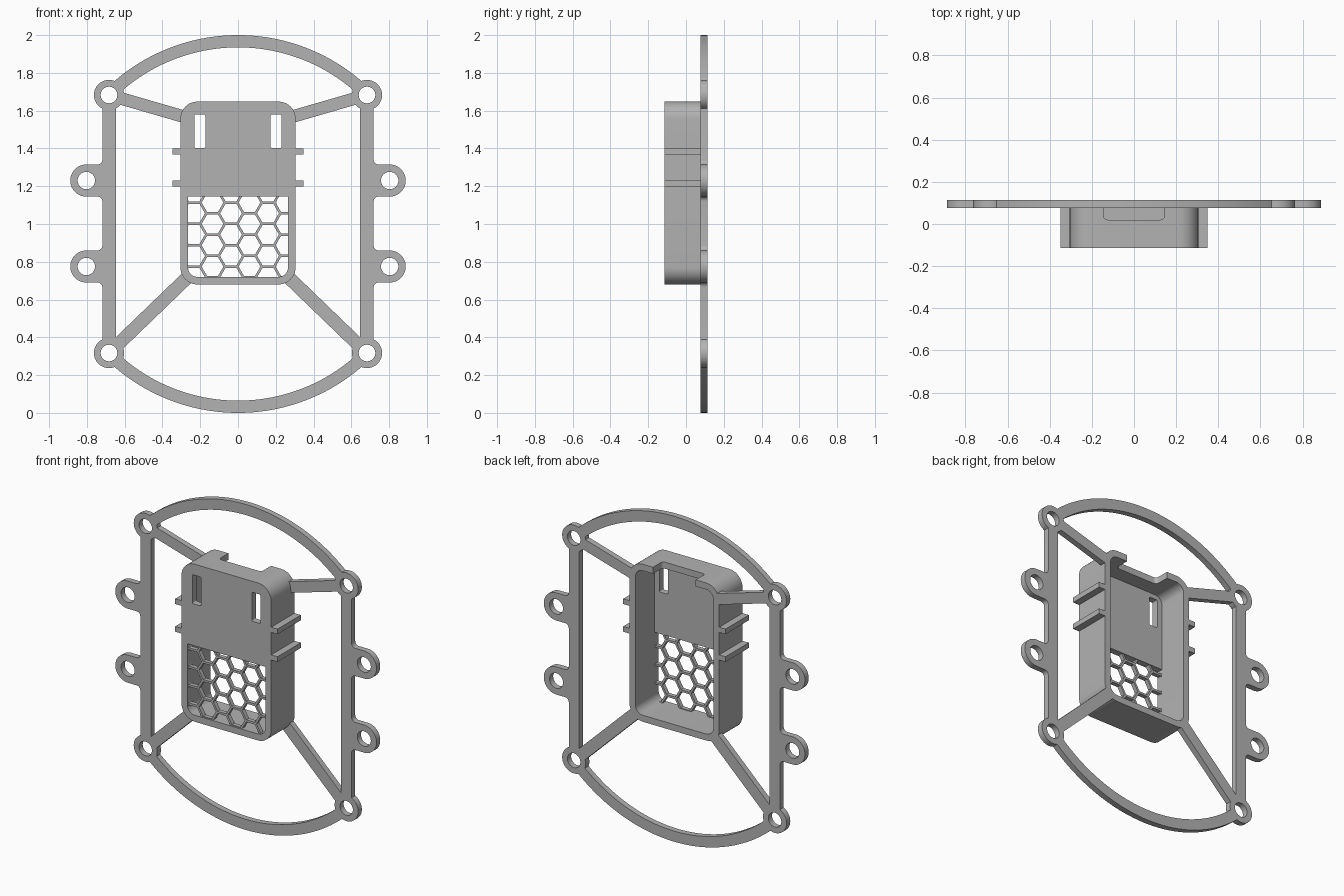
import bpy, bmesh, math
from math import pi, sin, cos, sqrt, atan2

cube = bpy.data.objects.get("Cube")
if cube:
    bpy.data.objects.remove(cube, do_unlink=True)

grey = bpy.data.materials.new("plain_grey")
grey.use_nodes = True
tone = (0.45, 0.45, 0.45, 1)
grey.diffuse_color = tone
grey.node_tree.nodes["Principled BSDF"].inputs["Base Color"].default_value = tone

BACK, FRONT = 0.113, -0.113      # depth limits
PLATE = 0.077                    # front side of the thin frame
CORNERS = [(sx * 0.683, z) for sx in (-1, 1) for z in (0.317, 1.683)]


def prism(name, outlines, lo, hi, axis="y"):
    """Extrude flat outlines along y (x, z points) or z (x, y points)."""
    bm = bmesh.new()
    for pts in outlines:
        def ring(d):
            return [bm.verts.new((u, d, v) if axis == "y" else (u, v, d)) for u, v in pts]
        a, b = ring(lo), ring(hi)
        bm.faces.new(a)
        bm.faces.new(b[::-1])
        for i in range(len(a)):
            j = (i + 1) % len(a)
            bm.faces.new((a[i], b[i], b[j], a[j]))
    bmesh.ops.recalc_face_normals(bm, faces=bm.faces)
    mesh = bpy.data.meshes.new(name)
    bm.to_mesh(mesh)
    bm.free()
    mesh.materials.append(grey)
    ob = bpy.data.objects.new(name, mesh)
    bpy.context.collection.objects.link(ob)
    return ob


def combine(ob, other, op, keep=False):
    mod = ob.modifiers.new("combine", "BOOLEAN")
    mod.operation, mod.solver, mod.object = op, "EXACT", other
    bpy.context.view_layer.objects.active = ob
    bpy.ops.object.modifier_apply(modifier=mod.name)
    if not keep:
        bpy.data.objects.remove(other, do_unlink=True)


def arc(cx, cz, r, a0, a1, n):
    return [(cx + r * cos(a0 + (a1 - a0) * i / n), cz + r * sin(a0 + (a1 - a0) * i / n))
            for i in range(n + 1)]


def circle(cx, cz, r, n=40):
    return arc(cx, cz, r, 0, 2 * pi, n)[:-1]


def rounded(x0, x1, z0, z1, r, n=10):
    pts = []
    for k, (x, z) in enumerate([(x1 - r, z1 - r), (x0 + r, z1 - r), (x0 + r, z0 + r), (x1 - r, z0 + r)]):
        pts += arc(x, z, r, k * pi / 2, (k + 1) * pi / 2, n)
    return pts


def rect(x0, x1, z0, z1):
    return [(x0, z0), (x1, z0), (x1, z1), (x0, z1)]


def strut(p, q, w):
    dx, dz = q[0] - p[0], q[1] - p[1]
    s = w / 2 / sqrt(dx * dx + dz * dz)
    nx, nz = -dz * s, dx * s
    return [(p[0] + nx, p[1] + nz), (p[0] - nx, p[1] - nz), (q[0] - nx, q[1] - nz), (q[0] + nx, q[1] + nz)]


def mirror(pts):
    return [(-x, z) for x, z in pts]


def lug(z):
    """Side ear with a filleted root."""
    f, r, x = 0.025, 0.085, 0.718
    top = [(0.69, r + f)] + arc(x + f, r + f, f, pi, 1.5 * pi, 6) + arc(0.803, 0, r, pi / 2, 0, 14)
    return [(u, z + v) for u, v in top + [(u, -v) for u, v in top[-2::-1]]]


# thin frame: arches, rails, spokes, bosses and ears
end = atan2(0.683, 0.683)
arch = arc(0, 1, 1, end, pi - end, 64) + arc(0, 1, 0.935, pi - end, end, 64)
rail = rect(0.647, 0.718, 0.317, 1.683)
upper = strut((0.683, 1.683), (0.283, 1.567), 0.066)
lower = strut((0.683, 0.317), (0.265, 0.72), 0.07)
ears = [lug(1.23), lug(0.775)]
groups = [
    [rail, mirror(rail)],
    [upper, mirror(upper), lower, mirror(lower)],
    [circle(x, z, 0.08) for x, z in CORNERS],
    ears + [mirror(e) for e in ears],
]
frame = prism("frame", [arch, [(x, 2 - z) for x, z in arch]], PLATE, BACK)
for g in groups:
    combine(frame, prism("piece", g, PLATE, BACK), "UNION")
holes = [circle(x, z, 0.044) for x, z in CORNERS]
holes += [circle(s * 0.803, z, 0.046) for s in (-1, 1) for z in (0.775, 1.23)]
combine(frame, prism("holes", holes, 0, 0.2), "DIFFERENCE")

# open-backed case
case = prism("case", [rounded(-0.305, 0.305, 0.68, 1.648, 0.09)], FRONT, BACK)
combine(frame, case, "DIFFERENCE", keep=True)
ribs = [rect(min(s * 0.29, s * 0.348), max(s * 0.29, s * 0.348), z, z + 0.032)
        for s in (-1, 1) for z in (1.198, 1.368)]
combine(case, prism("ribs", ribs, FRONT, BACK), "UNION")
combine(case, prism("cavity", [rounded(-0.265, 0.265, 0.72, 1.608, 0.05)], FRONT + 0.04, 0.2), "DIFFERENCE")

# slots, vent window and cable notch
slots = [rounded(s * 0.202 - 0.029, s * 0.202 + 0.029, 1.402, 1.58, 0.008, 4) for s in (-1, 1)]
combine(case, prism("slots", slots, -0.2, -0.03), "DIFFERENCE")
vent = [p for p in rounded(-0.265, 0.265, 0.72, 1.3, 0.05) if p[1] < 1] + [(0.265, 1.146), (-0.265, 1.146)]
combine(case, prism("vent", [vent], -0.2, -0.03), "DIFFERENCE")
notch = rounded(-0.145, 0.145, 0.02, 0.3, 0.02, 6)
combine(case, prism("notch", [notch], 1.58, 1.7, "z"), "DIFFERENCE")

# honeycomb grille
grille = prism("honeycomb_grille", [vent], FRONT + 0.008, FRONT + 0.034)
pitch = 0.113
cells = []
for i in range(-3, 5):
    for j in range(-3, 4):
        x = -0.037 + i * pitch * sqrt(0.75)
        z = 0.944 + (j + (i % 2) / 2) * pitch
        cells.append(circle(x, z, 0.0577, 6))
combine(grille, prism("cells", cells, -0.2, 0), "DIFFERENCE")

# smooth curved walls, sharp edges
for ob in (frame, case):
    bpy.ops.object.select_all(action="DESELECT")
    ob.select_set(True)
    bpy.context.view_layer.objects.active = ob
    bpy.ops.object.shade_smooth_by_angle(angle=math.radians(30))
